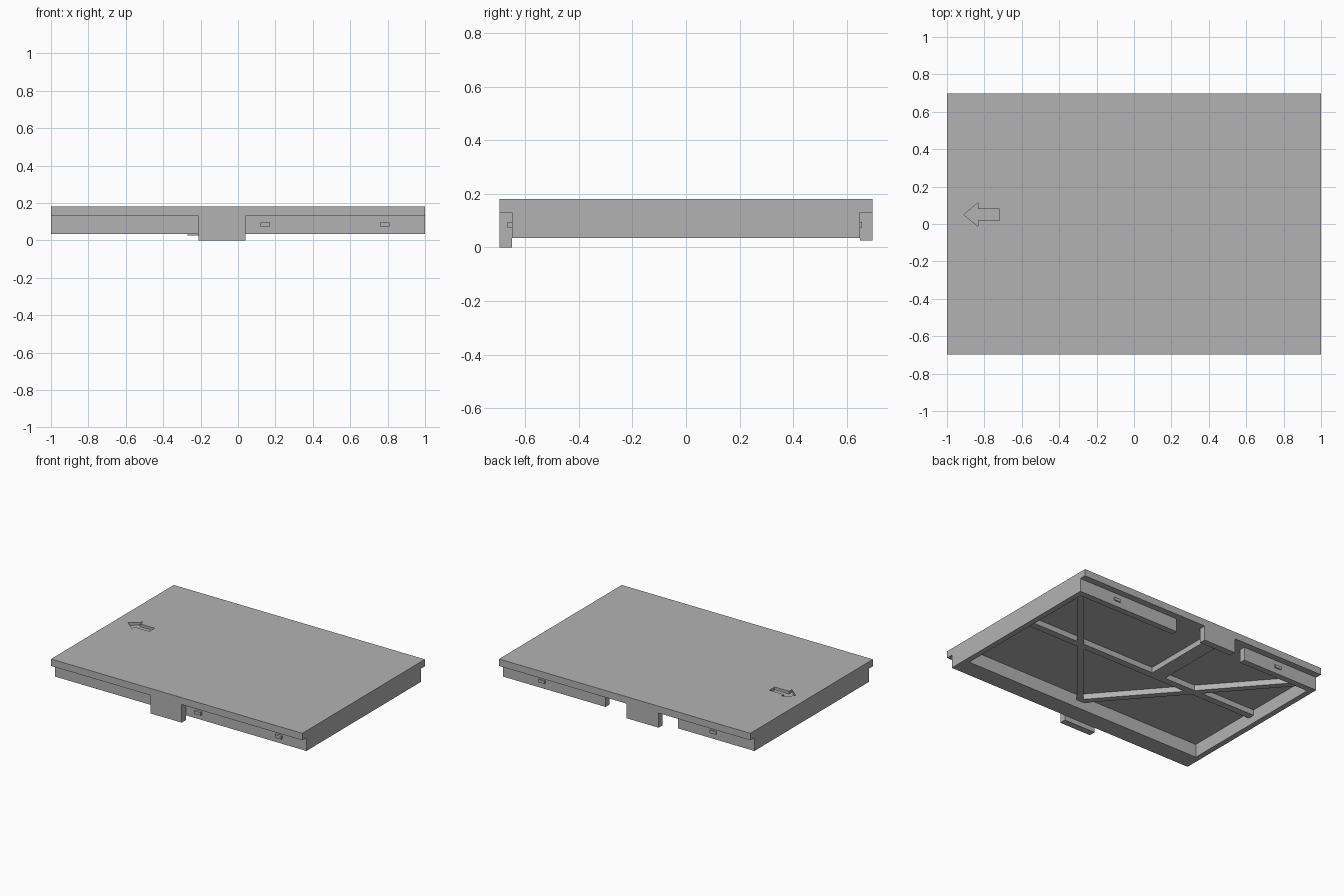
import bpy, bmesh
from mathutils import Vector

cube = bpy.data.objects.get("Cube")
if cube:
    bpy.data.objects.remove(cube, do_unlink=True)

grey = bpy.data.materials.new("matt_grey")
grey.use_nodes = True
grey.diffuse_color = (0.45, 0.45, 0.45, 1)
grey.node_tree.nodes["Principled BSDF"].inputs["Base Color"].default_value = (0.45, 0.45, 0.45, 1)

HALF_Y, WALL_Y = 0.697, 0.65      # plate edge and recessed wall face
TOP, UNDER, RIM, RIB = 0.18, 0.13, 0.035, 0.09
END, FRONT, BACK = 0.04, 0.13, 0.045   # wall thicknesses


def prism(name, outline, z0, z1):
    """Extrude a flat outline between two heights."""
    bm = bmesh.new()
    face = bm.faces.new([bm.verts.new((x, y, z0)) for x, y in outline])
    up = bmesh.ops.extrude_face_region(bm, geom=[face])["geom"]
    bmesh.ops.translate(bm, vec=(0, 0, z1 - z0),
                        verts=[v for v in up if isinstance(v, bmesh.types.BMVert)])
    bmesh.ops.recalc_face_normals(bm, faces=bm.faces)
    mesh = bpy.data.meshes.new(name)
    bm.to_mesh(mesh)
    bm.free()
    mesh.materials.append(grey)
    obj = bpy.data.objects.new(name, mesh)
    bpy.context.collection.objects.link(obj)
    return obj


def box(name, x0, x1, y0, y1, z0, z1):
    return prism(name, [(x0, y0), (x1, y0), (x1, y1), (x0, y1)], z0, z1)


def rib(name, start, end, width):
    """Straight stiffening rib under the plate."""
    a, b = Vector(start), Vector(end)
    side = (b - a).orthogonal().normalized() * width / 2
    return prism(name, [a - side, b - side, b + side, a + side], RIB, UNDER)


# Cover plate with a direction arrow sunk into the top
plate = box("cover_plate", -1, 1, -HALF_Y, HALF_Y, UNDER, TOP)
mid = 0.05
half = [(-0.835, 0.062), (-0.835, 0.03), (-0.72, 0.03)]
arrow = [(-0.91, mid)] + [(x, mid + d) for x, d in half] + [(x, mid - d) for x, d in reversed(half)]
cutter = prism("arrow_cutter", arrow, TOP - 0.02, TOP + 0.05)
cutter.hide_render = True
cut = plate.modifiers.new("arrow", "BOOLEAN")
cut.object, cut.operation, cut.solver = cutter, "DIFFERENCE", "EXACT"
bpy.context.view_layer.objects.active = plate
bpy.ops.object.modifier_apply(modifier=cut.name)
bpy.data.objects.remove(cutter, do_unlink=True)

# Surrounding walls; the back one leaves a gap for the tab
box("right_wall", -1, -1 + END, -WALL_Y, WALL_Y, RIM, UNDER)
box("left_wall", 1 - END, 1, -WALL_Y, WALL_Y, RIM, UNDER)
box("front_wall", -1 + END, 1 - END, -WALL_Y, -WALL_Y + FRONT, RIM, UNDER)
box("back_wall_left", 0.185, 1 - END, WALL_Y - BACK, WALL_Y, RIM, UNDER)
box("back_wall_right", -1 + END, -0.39, WALL_Y - BACK, WALL_Y, RIM, UNDER)

# Hanging tabs flush with the plate edges
box("front_tab", -0.21, 0.04, -HALF_Y, -WALL_Y, 0, UNDER)
box("back_tab", -0.27, -0.015, WALL_Y, HALF_Y, 0.025, UNDER)

# Small catches on the walls
for side, x in (("inner", 0.145), ("outer", 0.785)):
    box("front_catch_" + side, x - 0.025, x + 0.025, -WALL_Y - 0.017, -WALL_Y, 0.074, 0.095)
for side, x in (("left", 0.69), ("right", -0.673)):
    box("back_catch_" + side, x - 0.025, x + 0.025, WALL_Y, WALL_Y + 0.008, 0.074, 0.095)

# Ribs on the underside
inner_x, inner_y = 1 - END, WALL_Y - BACK
rib("long_rib", (-inner_x, 0.04), (inner_x, 0.04), 0.05)
rib("cross_rib", (-0.155, 0.04), (-0.155, WALL_Y), 0.11)
apex = (0.02, -WALL_Y + FRONT)
for side, s in (("left", 1), ("right", -1)):
    rib("diagonal_rib_" + side, apex, (s * inner_x, inner_y), 0.045)
